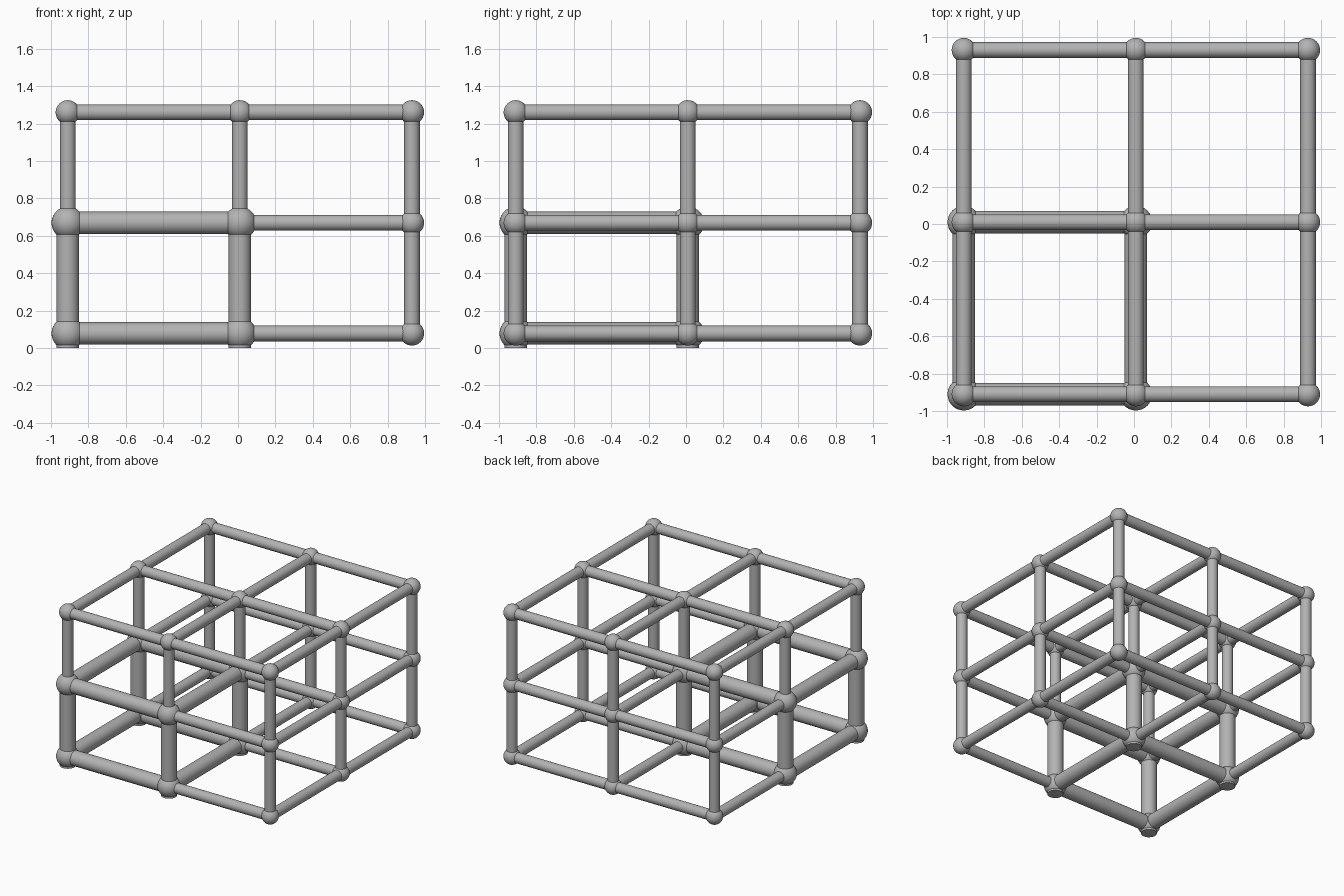
import bpy
import bmesh
import math
from mathutils import Vector
from itertools import product

cube = bpy.data.objects.get("Cube")
if cube:
    bpy.data.objects.remove(cube, do_unlink=True)

grey = bpy.data.materials.new("plain grey")
grey.use_nodes = True
COLOUR = (0.45, 0.45, 0.45, 1)
grey.diffuse_color = COLOUR
grey.node_tree.nodes["Principled BSDF"].inputs["Base Color"].default_value = COLOUR

# Lattice layout: three nodes along each axis
PLAN = (-0.91, 0.01, 0.93)
LEVELS = (0.078, 0.669, 1.26)
THIN_ROD, THICK_ROD = 0.042, 0.06
THIN_BALL, THICK_BALL = 0.065, 0.087
AXIS_NAMES = ("cross", "depth", "upright")


def position(node):
    return Vector((PLAN[node[0]], PLAN[node[1]], LEVELS[node[2]]))


def in_heavy_cell(node):
    return max(node) < 2


def finish(bm, name):
    mesh = bpy.data.meshes.new(name)
    bm.to_mesh(mesh)
    bm.free()
    mesh.materials.append(grey)
    obj = bpy.data.objects.new(name, mesh)
    bpy.context.collection.objects.link(obj)
    bpy.ops.object.select_all(action='DESELECT')
    obj.select_set(True)
    bpy.context.view_layer.objects.active = obj
    bpy.ops.object.shade_smooth_by_angle(angle=math.radians(35))


def rod(start, end, radius, name):
    bm = bmesh.new()
    span = end - start
    bmesh.ops.create_cone(bm, cap_ends=True, segments=32, radius1=radius,
                          radius2=radius, depth=span.length)
    bmesh.ops.rotate(bm, verts=bm.verts, matrix=span.to_track_quat('Z', 'Y').to_matrix())
    bmesh.ops.translate(bm, verts=bm.verts, vec=(start + end) / 2)
    finish(bm, name)


def ball(centre, radius, name):
    bm = bmesh.new()
    bmesh.ops.create_uvsphere(bm, u_segments=32, v_segments=20, radius=radius)
    bmesh.ops.translate(bm, verts=bm.verts, vec=centre)
    # Level the underside where a ball rests on the ground
    if centre.z < radius:
        geom = bm.verts[:] + bm.edges[:] + bm.faces[:]
        bmesh.ops.bisect_plane(bm, geom=geom, plane_co=(0, 0, 0),
                               plane_no=(0, 0, 1), clear_inner=True)
        rim = [e for e in bm.edges if e.is_boundary]
        bmesh.ops.holes_fill(bm, edges=rim)
        bmesh.ops.recalc_face_normals(bm, faces=bm.faces)
    finish(bm, name)


# Balls at every node, and rods to the next node along each axis
for node in product(range(3), repeat=3):
    heavy = in_heavy_cell(node)
    label = "heavy" if heavy else "light"
    ball(position(node), THICK_BALL if heavy else THIN_BALL, label + "_joint")
    for axis, axis_name in enumerate(AXIS_NAMES):
        if node[axis] == 2:
            continue
        neighbour = list(node)
        neighbour[axis] += 1
        thick = heavy and in_heavy_cell(neighbour)
        start, end = position(node), position(neighbour)
        # Heavy uprights run down to the ground as flat feet
        if thick and axis == 2:
            start.z = 0
        rod(start, end, THICK_ROD if thick else THIN_ROD,
            ("heavy_" if thick else "light_") + axis_name + "_rod")
